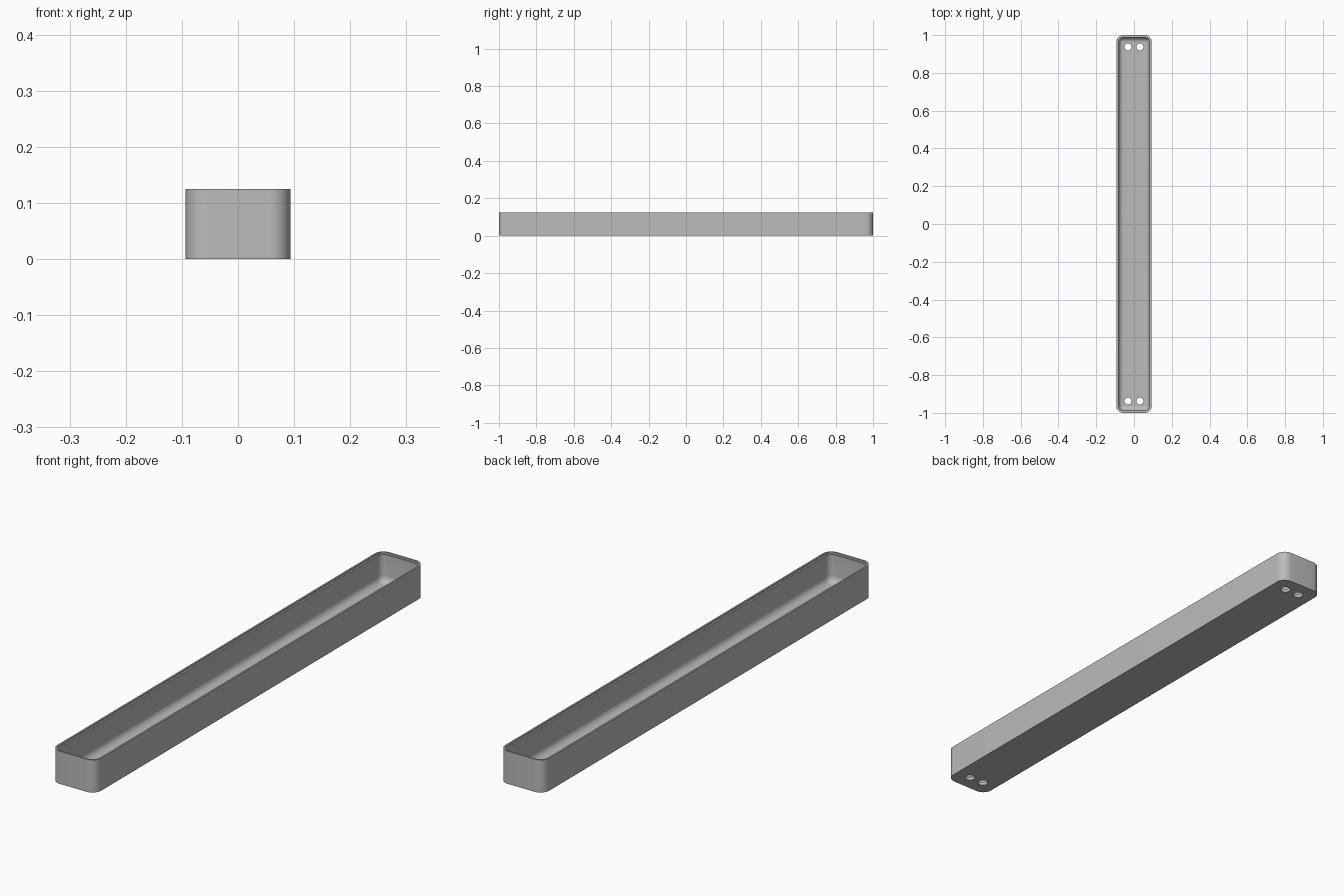
import bpy, bmesh, math

cube = bpy.data.objects.get("Cube")
if cube:
    bpy.data.objects.remove(cube, do_unlink=True)

HALF_X, HALF_Y, HEIGHT = 0.09375, 1.0, 0.125
CORNER, WALL, FLOOR, FILLET = 0.0375, 0.0125, 0.0125, 0.025
LIP = WALL / 2
STEPS = 10

grey = bpy.data.materials.new("plain grey")
grey.use_nodes = True
colour = (0.5, 0.5, 0.5, 1)
grey.diffuse_color = colour
grey.node_tree.nodes["Principled BSDF"].inputs["Base Color"].default_value = colour


def rounded_loop(bm, inset, z):
    """Ring of vertices around a rounded rectangle, shrunk by inset."""
    radius = max(CORNER - inset, 0.0005)
    cx, cy = HALF_X - inset - radius, HALF_Y - inset - radius
    ring = []
    for quarter, (sx, sy) in enumerate([(1, 1), (-1, 1), (-1, -1), (1, -1)]):
        for i in range(STEPS + 1):
            a = (quarter + i / STEPS) * math.pi / 2
            ring.append(bm.verts.new((sx * cx + radius * math.cos(a),
                                      sy * cy + radius * math.sin(a), z)))
    return ring


# Tray: outer wall, stepped rim, inner wall, rounded floor edge
levels = [(0, 0), (0, HEIGHT), (LIP, HEIGHT), (LIP, HEIGHT - LIP),
          (WALL, HEIGHT - LIP)]
for i in range(9):
    a = i / 8 * math.pi / 2
    levels.append((WALL + FILLET * (1 - math.cos(a)),
                   FLOOR + FILLET * (1 - math.sin(a))))

bm = bmesh.new()
rings = [rounded_loop(bm, inset, z) for inset, z in levels]
for low, high in zip(rings, rings[1:]):
    for i in range(len(low)):
        j = (i + 1) % len(low)
        bm.faces.new((low[i], low[j], high[j], high[i]))
bm.faces.new(rings[0][::-1])
bm.faces.new(rings[-1])
bmesh.ops.recalc_face_normals(bm, faces=bm.faces)
mesh = bpy.data.meshes.new("tray")
bm.to_mesh(mesh)
bm.free()
tray = bpy.data.objects.new("tray", mesh)
bpy.context.collection.objects.link(tray)
mesh.materials.append(grey)

# Screw holes: a pair at each end
bm = bmesh.new()
for x in (-0.03125, 0.03125):
    for y in (-0.9375, 0.9375):
        made = bmesh.ops.create_cone(bm, cap_ends=True, segments=32,
                                     radius1=0.01875, radius2=0.01875, depth=0.08)
        bmesh.ops.translate(bm, verts=made["verts"], vec=(x, y, 0))
cutter_mesh = bpy.data.meshes.new("hole_cutter")
bm.to_mesh(cutter_mesh)
bm.free()
cutter_mesh.materials.append(grey)
cutter = bpy.data.objects.new("hole_cutter", cutter_mesh)
bpy.context.collection.objects.link(cutter)

cut = tray.modifiers.new("screw holes", "BOOLEAN")
cut.operation = "DIFFERENCE"
cut.solver = "EXACT"
cut.object = cutter

bpy.ops.object.select_all(action="DESELECT")
tray.select_set(True)
bpy.context.view_layer.objects.active = tray
bpy.ops.object.modifier_apply(modifier=cut.name)
bpy.data.objects.remove(cutter, do_unlink=True)
bpy.ops.object.shade_smooth_by_angle(angle=math.radians(30))
